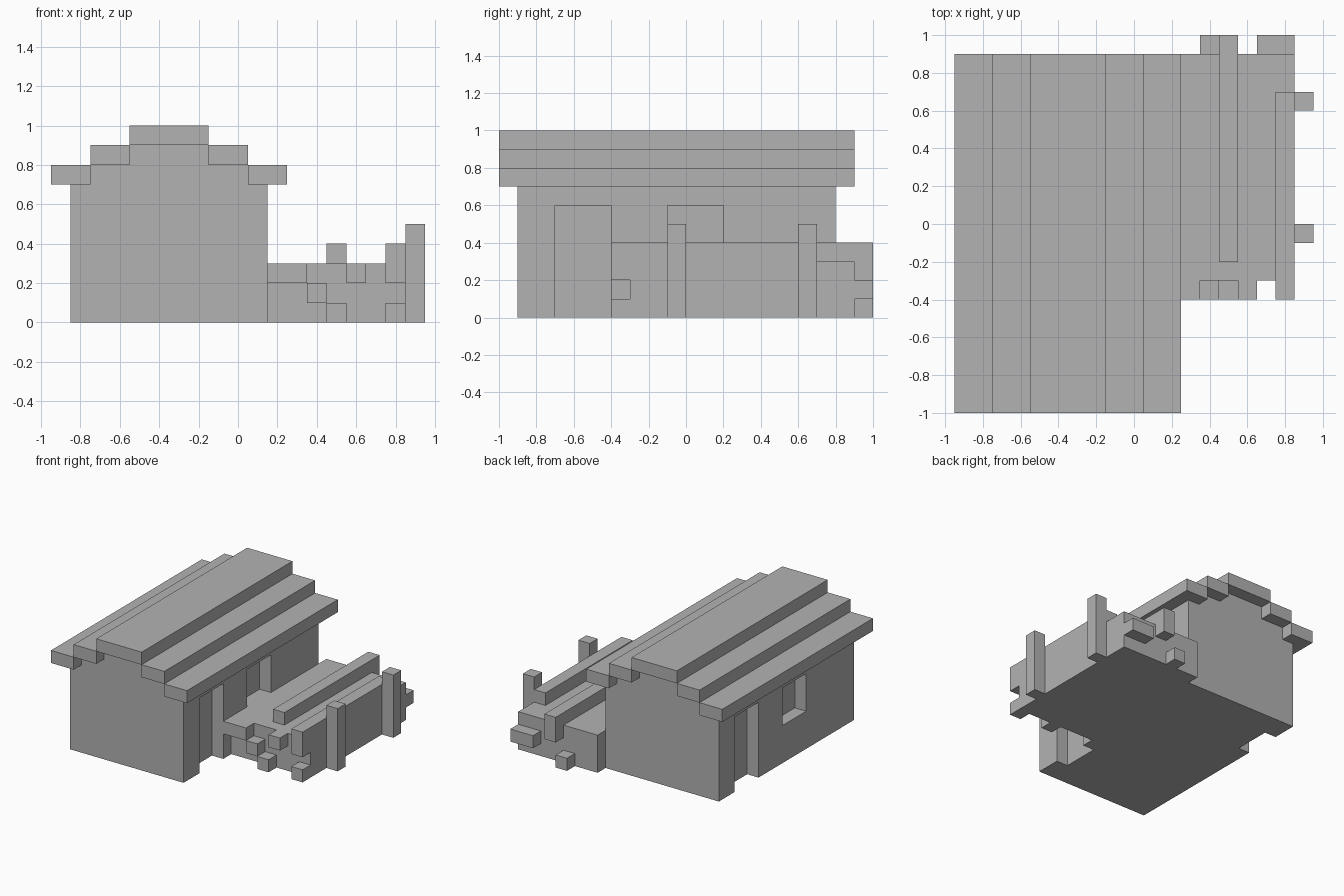
import bpy
import bmesh

cube = bpy.data.objects.get("Cube")
if cube:
    bpy.data.objects.remove(cube, do_unlink=True)

grey = bpy.data.materials.new("plain grey")
grey.use_nodes = True
grey.diffuse_color = (0.448, 0.448, 0.448, 1)
grey.node_tree.nodes["Principled BSDF"].inputs["Base Color"].default_value = (0.448, 0.448, 0.448, 1)


def add_object(name, bm):
    bmesh.ops.recalc_face_normals(bm, faces=bm.faces)
    mesh = bpy.data.meshes.new(name)
    bm.to_mesh(mesh)
    bm.free()
    mesh.materials.append(grey)
    obj = bpy.data.objects.new(name, mesh)
    bpy.context.collection.objects.link(obj)
    return obj


def box(name, xs, ys, zs):
    """Axis-aligned block from its low and high limits."""
    bm = bmesh.new()
    bmesh.ops.create_cube(bm, size=1)
    for v in bm.verts:
        for axis, (low, high) in enumerate((xs, ys, zs)):
            v.co[axis] = low if v.co[axis] < 0 else high
    return add_object(name, bm)


def extrude_profile(name, outline, y0, y1):
    """Extrude an x-z outline along y."""
    bm = bmesh.new()
    face = bm.faces.new([bm.verts.new((x, y0, z)) for x, z in outline])
    moved = bmesh.ops.extrude_face_region(bm, geom=[face])["geom"]
    for v in moved:
        if isinstance(v, bmesh.types.BMVert):
            v.co.y = y1
    return add_object(name, bm)


# House body with a stepped gable, symmetric about its own middle
MID = -0.35
half = [(0.5, 0), (0.5, 0.7), (0.4, 0.7), (0.4, 0.8), (0.2, 0.8), (0.2, 0.9)]
outline = [(MID + x, z) for x, z in half] + [(MID - x, z) for x, z in reversed(half)]
walls = extrude_profile("house_walls", outline, -0.9, 0.8)

# Door and window recesses on both long walls
recesses = [
    ("left_door", (0.05, 0.3), (-0.7, -0.4), (-0.1, 0.6)),
    ("left_window", (0.05, 0.3), (-0.1, 0.2), (0.3, 0.6)),
    ("right_door", (-1, -0.75), (0.3, 0.6), (-0.1, 0.6)),
    ("right_window", (-1, -0.75), (-0.3, 0), (0.3, 0.6)),
]
cutters = []
for name, xs, ys, zs in recesses:
    cutter = box(name + "_cutter", xs, ys, zs)
    cutter.hide_render = True
    mod = walls.modifiers.new(name, 'BOOLEAN')
    mod.operation = 'DIFFERENCE'
    mod.solver = 'EXACT'
    mod.object = cutter
    cutters.append(cutter)
bpy.context.view_layer.update()
cut_mesh = bpy.data.meshes.new_from_object(walls.evaluated_get(bpy.context.evaluated_depsgraph_get()))
walls.modifiers.clear()
walls.data = cut_mesh
for cutter in cutters:
    bpy.data.objects.remove(cutter, do_unlink=True)

# Stepped roof
ROOF_Y = (-1, 0.9)
box("roof_ridge", (MID - 0.2, MID + 0.2), ROOF_Y, (0.9, 1))
for side, sign in (("left", 1), ("right", -1)):
    for name, near, z in (("upper", 0.2, 0.8), ("eave", 0.4, 0.7)):
        xs = sorted((MID + sign * near, MID + sign * (near + 0.2)))
        box(f"roof_{name}_{side}", xs, ROOF_Y, (z, z + 0.1))

# Side stack beside the house, with its top beams
box("stack_body", (0.15, 0.85), (-0.3, 0.9), (0, 0.3))
box("middle_beam", (0.45, 0.55), (-0.2, 1), (0.3, 0.4))
box("outer_beam", (0.75, 0.85), (-0.4, 0.7), (0.3, 0.4))

# Uneven ends sticking out at the front: start x, width, base z
for i, (x, width, z) in enumerate([(0.15, 0.2, 0.2), (0.35, 0.1, 0.1), (0.45, 0.1, 0),
                                   (0.55, 0.1, 0.2), (0.75, 0.1, 0.2), (0.75, 0.1, 0)]):
    box(f"front_end_{i + 1}", (x, x + width), (-0.4, -0.3), (z, z + 0.1))

# Uneven ends sticking out at the back
for i, (x, width, z) in enumerate([(0.35, 0.1, 0), (0.45, 0.1, 0.2), (0.65, 0.2, 0.1)]):
    box(f"back_end_{i + 1}", (x, x + width), (0.9, 1), (z, z + 0.1))

# Upright posts holding the stack
for name, y in (("front_post", -0.1), ("back_post", 0.6)):
    box(name, (0.85, 0.95), (y, y + 0.1), (0, 0.5))
